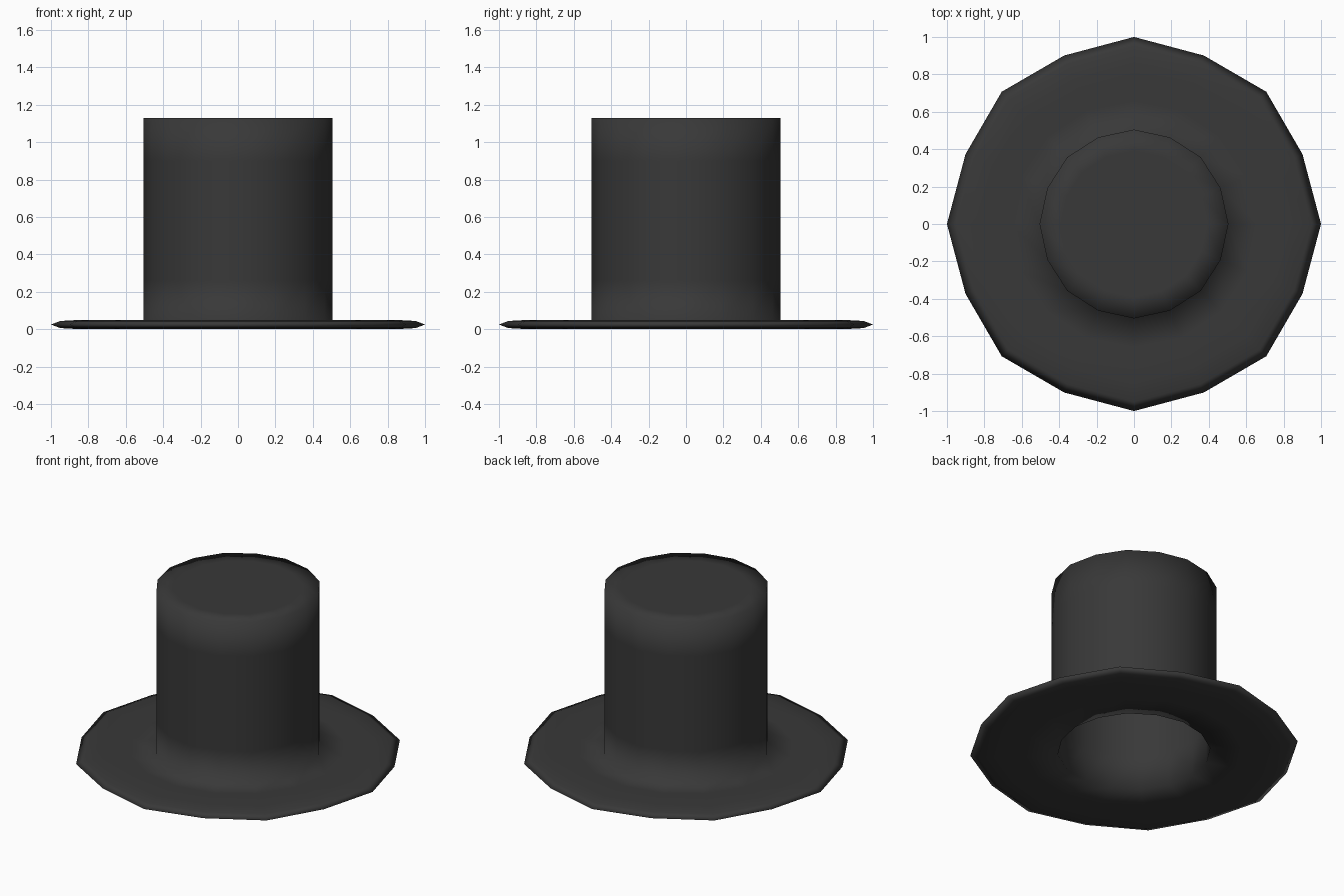
import bpy, bmesh, math

if "Cube" in bpy.data.objects:
    bpy.data.objects.remove(bpy.data.objects["Cube"])

SIDES = 16

felt = bpy.data.materials.new("black felt")
felt.diffuse_color = (0.04, 0.04, 0.04, 1)
felt.use_nodes = True
felt.node_tree.nodes["Principled BSDF"].inputs["Base Color"].default_value = felt.diffuse_color

# Closed lathe profile (radius, height): inside cap, inner wall, brim, outer wall, top cap
profile = [
    (0.38, 1.09), (0.465, 1.09), (0.465, 0.88), (0.465, 0.24),   # hollow interior
    (0.465, 0.005), (0.66, 0.0), (0.84, 0.0), (0.95, 0.006),     # underside of brim
    (1.0, 0.025),                                                # brim edge
    (0.95, 0.044), (0.84, 0.05), (0.66, 0.05), (0.505, 0.05),    # top of brim
    (0.505, 0.26), (0.505, 0.90), (0.505, 1.13), (0.39, 1.13),   # crown
]


def ring(bm, radius, z):
    verts = []
    for i in range(SIDES):
        a = 2 * math.pi * i / SIDES
        # the brim outline alternates slightly, the crown is regular
        r = radius * (0.975 if i % 2 and radius > 0.8 else 1.0)
        if radius < 0.6 and i % 2:
            r *= 0.993
        verts.append(bm.verts.new((r * math.cos(a), r * math.sin(a), z)))
    return verts


bm = bmesh.new()
rings = [ring(bm, r, z) for r, z in profile]
for lo, hi in zip(rings, rings[1:]):
    for i in range(SIDES):
        j = (i + 1) % SIDES
        bm.faces.new((lo[i], lo[j], hi[j], hi[i]))
# caps: inside ceiling and crown top
bm.faces.new(list(reversed(rings[0])))
bm.faces.new(rings[-1])
bmesh.ops.recalc_face_normals(bm, faces=bm.faces[:])
for f in bm.faces:
    f.smooth = True

mesh = bpy.data.meshes.new("top_hat")
bm.to_mesh(mesh)
bm.free()
mesh.materials.append(felt)
hat = bpy.data.objects.new("top_hat", mesh)
bpy.context.collection.objects.link(hat)
